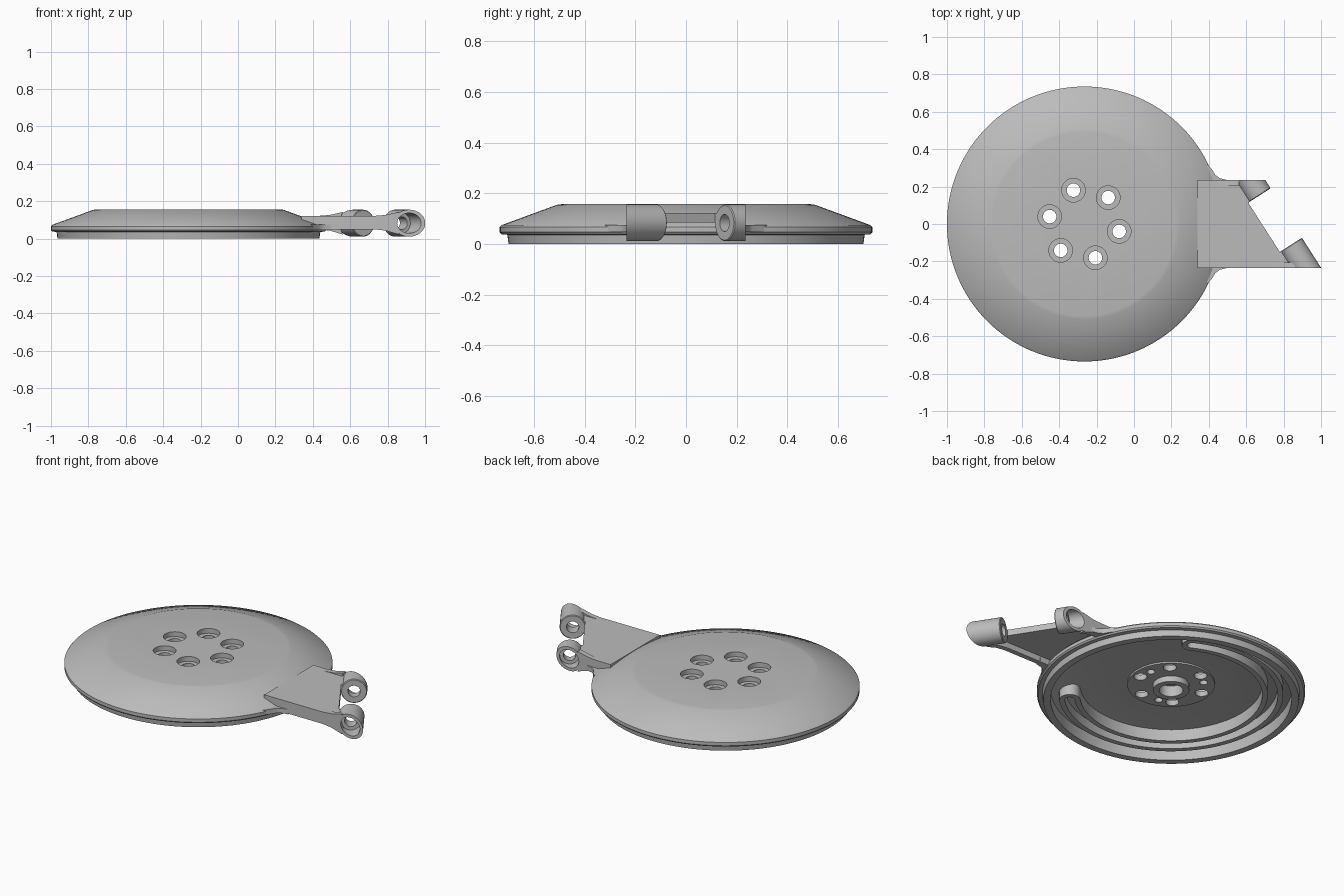
import bpy
import bmesh
from math import sin, cos, pi, radians
from mathutils import Vector

if "Cube" in bpy.data.objects:
    bpy.data.objects.remove(bpy.data.objects["Cube"])

CX = -0.265  # disc centre
grey = bpy.data.materials.new("satin_grey")
grey.use_nodes = True
grey.diffuse_color = (0.5, 0.5, 0.5, 1)
grey.node_tree.nodes["Principled BSDF"].inputs["Base Color"].default_value = (0.5, 0.5, 0.5, 1)


def finish(name, bm, smooth=True):
    bmesh.ops.recalc_face_normals(bm, faces=bm.faces)
    mesh = bpy.data.meshes.new(name)
    bm.to_mesh(mesh)
    bm.free()
    mesh.materials.append(grey)
    ob = bpy.data.objects.new(name, mesh)
    bpy.context.collection.objects.link(ob)
    if smooth:
        shade(ob)
    return ob


def shade(ob):
    bpy.ops.object.select_all(action='DESELECT')
    ob.select_set(True)
    bpy.context.view_layer.objects.active = ob
    bpy.ops.object.shade_smooth_by_angle(angle=radians(30))


def loft(bm, rings, closed=False):
    """Skin equal-sized rings of points; cap the ends unless closed."""
    rows = [[bm.verts.new(p) for p in ring] for ring in rings]
    n = len(rows[0])
    pairs = list(zip(rows, rows[1:] + rows[:1])) if closed else list(zip(rows, rows[1:]))
    for a, b in pairs:
        for i in range(n):
            j = (i + 1) % n
            bm.faces.new((a[i], a[j], b[j], b[i]))
    if not closed:
        bm.faces.new(rows[0])
        bm.faces.new(rows[-1])


def turn(bm, profile, x, y, n):
    """Revolve (radius, height) points round a vertical axis."""
    loft(bm, [[(x + r * cos(2 * pi * i / n), y + r * sin(2 * pi * i / n), z)
               for i in range(n)] for r, z in profile])


def prism(name, points, lo, hi, axis):
    """Extrude a flat outline along z or y."""
    bm = bmesh.new()
    place = (lambda p, h: (p[0], p[1], h)) if axis == 'z' else (lambda p, h: (p[0], h, p[1]))
    loft(bm, [[place(p, h) for p in points] for h in (lo, hi)])
    return finish(name, bm)


# Shallow dish with skirt, flange, sloping top and hub underneath
bm = bmesh.new()
turn(bm, [(0.065, 0.125), (0.065, 0.06), (0.1, 0.06), (0.1, 0.095), (0.24, 0.095),
          (0.24, 0.105), (0.5, 0.105), (0.66, 0.07), (0.66, 0), (0.7, 0), (0.705, 0.036),
          (0.728, 0.038), (0.735, 0.046), (0.735, 0.066), (0.728, 0.074),
          (0.51, 0.154), (0.49, 0.157)], CX, 0, 128)
disc = finish("disc", bm, False)

# Ring of countersunk bolt holes and three blind pin holes
bm = bmesh.new()
for k in range(6):
    a = radians(-12 + 60 * k)
    turn(bm, [(0.036, 0), (0.036, 0.128), (0.063, 0.128), (0.063, 0.2)],
         CX + 0.19 * cos(a), 0.19 * sin(a), 32)
for k in range(3):
    a = radians(12 + 120 * k)
    turn(bm, [(0.022, 0), (0.022, 0.125)], CX + 0.18 * cos(a), 0.18 * sin(a), 24)
cutter = finish("hole_cutter", bm, False)
cutter.hide_render = True
cut = disc.modifiers.new("holes", 'BOOLEAN')
cut.operation = 'DIFFERENCE'
cut.solver = 'EXACT'
cut.object = cutter
bpy.context.view_layer.objects.active = disc
bpy.ops.object.modifier_apply(modifier=cut.name)
bpy.data.objects.remove(cutter)
shade(disc)

# Wall round a C-shaped channel with rounded ends, under the dish
R_IN, R_OUT, A0, A1 = 0.515, 0.6, radians(62), radians(315)
mid, half = (R_IN + R_OUT) / 2, (R_OUT - R_IN) / 2


def channel(offset):
    """Outline of the channel grown by an offset."""
    pts, h = [], half + offset
    for i in range(81):
        a = A0 + (A1 - A0) * i / 80
        pts.append(((mid + h) * cos(a), (mid + h) * sin(a)))
    for end, start, back in ((A1, 0, False), (A0, pi, True)):
        for i in range(1, 12):
            t = end + start + pi * i / 12
            pts.append((mid * cos(end) + h * cos(t), mid * sin(end) + h * sin(t)))
        if not back:
            for i in range(81):
                a = A1 + (A0 - A1) * i / 80
                pts.append(((mid - h) * cos(a), (mid - h) * sin(a)))
    return pts


bm = bmesh.new()
loft(bm, [[(CX + x, y, z) for x, y in channel(o)]
          for o, z in ((0.015, 0.03), (0.015, 0.1), (-0.015, 0.1), (-0.015, 0.03))], True)
finish("channel_wall", bm)

# Arm plate with a slanted end
W = 0.235
along = Vector((0.54, -0.842, 0))  # hinge axis
out = Vector((0.842, 0.54, 0))


def edge(y, inset=0):
    p = Vector((0.61 + (0.115 - y) * 0.6415, y, 0)) + out * inset
    return p.x, p.y


grip = 0.016
end_x = lambda y: edge(y)[0] + grip / 0.842
prism("arm_plate", [(0.34, -W), (end_x(-W), -W), edge(-0.15, grip), edge(-0.15),
                    edge(0.115), edge(0.115, grip), (end_x(W), W), (0.34, W)],
      0.085, 0.122, 'z')

# Hinge bosses, side ribs and corner fillets
for name, side, face in (("front", -1, (0.837, -0.1125, 0.083)),
                         ("back", 1, (0.67, 0.152, 0.083))):
    face = Vector(face)
    axis = along * -side
    reach = (side * W - face.y) / axis.y

    def ring(r, t, slanted=False):
        pts = []
        for i in range(48):
            a = 2 * pi * i / 48
            p = face + out * (r * cos(a)) + Vector((0, 0, r * sin(a)))
            d = (side * W - p.y) / axis.y if slanted else t
            pts.append(p + axis * d)
        return pts

    bm = bmesh.new()
    depth = reach * 0.5
    loft(bm, [ring(0.068, 0), ring(0.072, 0.004), ring(0.072, 0, True), ring(0.054, 0, True),
              ring(0.054, depth), ring(0.034, depth), ring(0.034, 0)], True)
    finish(name + "_hinge_boss", bm)

    x = face.x + axis.x * reach - 0.072 / 0.842
    prism(name + "_rib", [(0.4, 0.122), (x - 0.1, 0.122), (x - 0.04, 0.127), (x + 0.03, 0.143),
                          (x + 0.005, 0.083), (x + 0.03, 0.022), (x - 0.04, 0.043),
                          (x - 0.1, 0.05), (0.4, 0.05)],
          side * (W - 0.03), side * W, 'y')
    prism(name + "_fillet", [(0.39, side * 0.2), (0.39, side * 0.32), (0.415, side * 0.295),
                             (0.435, side * 0.262), (0.46, side * 0.244),
                             (0.5, side * W), (0.5, side * 0.2)], 0.046, 0.075, 'z')
